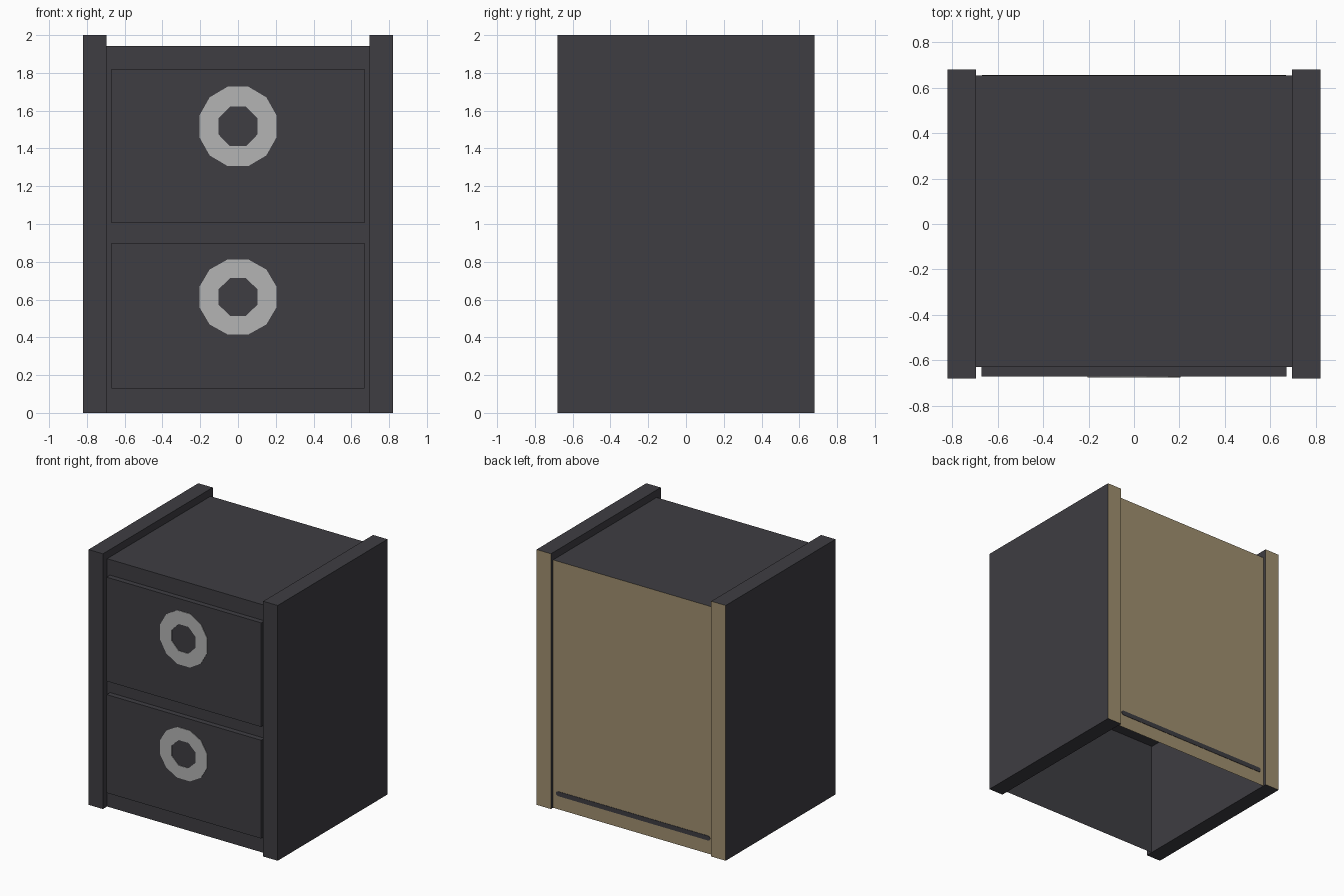
import bpy, bmesh
from math import cos, sin, pi

if "Cube" in bpy.data.objects:
    bpy.data.objects.remove(bpy.data.objects["Cube"], do_unlink=True)


def material(name, rgb):
    colour = [(c / 255 / 12.92) if c < 11 else ((c / 255 + 0.055) / 1.055) ** 2.4 for c in rgb] + [1]
    m = bpy.data.materials.new(name)
    m.use_nodes = True
    m.diffuse_color = colour
    m.node_tree.nodes["Principled BSDF"].inputs["Base Color"].default_value = colour
    return m


dark = material("charcoal paint", (62, 61, 66))
tan = material("bare tan wood", (161, 144, 111))
grey = material("light grey", (180, 180, 180))


def finish(name, bm, *mats):
    me = bpy.data.meshes.new(name)
    bm.to_mesh(me)
    bm.free()
    for m in mats:
        me.materials.append(m)
    ob = bpy.data.objects.new(name, me)
    bpy.context.collection.objects.link(ob)
    return ob


def box(name, x, y, z, tan_back=False, drop=None):
    """Box from (min, max) ranges; optionally a tan rear face and dropped faces."""
    bm = bmesh.new()
    bmesh.ops.create_cube(bm, size=1)
    for v in bm.verts:
        v.co = [r[0] if c < 0 else r[1] for c, r in zip(v.co, (x, y, z))]
    bm.normal_update()
    if drop:
        bmesh.ops.delete(bm, geom=[f for f in bm.faces if drop(f.normal)], context='FACES')
    for f in bm.faces:
        f.material_index = int(tan_back and f.normal.y > 0.9)
    return finish(name, bm, dark, tan)


# Side panels with raw rear edges
W, D, IN = 0.82, 0.68, 0.695
for name, x in (("left_side", (IN, W)), ("right_side", (-W, -IN))):
    box(name, x, (-D, D), (0, 2), tan_back=True)

# Hollow carcass between the sides, open underneath
FRONT, BACK = -0.628, 0.653
box("carcass", (-IN, IN), (FRONT, BACK), (0, 1.942), tan_back=True,
    drop=lambda n: n.z < -0.9 or abs(n.x) > 0.9)
box("middle_shelf", (-IN, IN), (FRONT + 0.005, BACK - 0.005), (0.9, 1.0))


def flat_radius(a, sides):
    """Radius at angle a of a polygon with flats on the axes and unit inradius."""
    step = 2 * pi / sides
    return 1 / cos((a + step / 2) % step - step / 2)


def ring(name, z, rx, rz, y, depth):
    """Thin faceted ring plate facing the front."""
    bm = bmesh.new()
    n = 48
    loops = []
    for sides, scale in ((12, 1), (8, 0.5)):
        for dy in (0, depth):
            pts = []
            for i in range(n):
                a = 2 * pi * i / n
                r = scale * flat_radius(a, sides)
                pts.append(bm.verts.new((rx * r * cos(a), y - dy, z + rz * r * sin(a))))
            loops.append(pts)
    back_out, front_out, back_in, front_in = loops
    for a, b in ((back_out, front_out), (front_out, front_in),
                 (front_in, back_in), (back_in, back_out)):
        for i in range(n):
            j = (i + 1) % n
            bm.faces.new((a[i], a[j], b[j], b[i]))
    bmesh.ops.recalc_face_normals(bm, faces=bm.faces)
    return finish(name, bm, grey)


# Drawer fronts with ring pulls
FACE = -0.67
for level, z0, z1 in (("lower", 0.13, 0.9), ("upper", 1.005, 1.82)):
    box(level + "_drawer", (-0.67, 0.67), (FACE, FRONT), (z0, z1))
    h = z1 - z0
    ring(level + "_pull", z0 + 0.628 * h, 0.205, 0.258 * h, FACE, 0.004)

# Round-ended slot low on the back
bm = bmesh.new()
R, HALF, Z = 0.018, 0.65, 0.122
outline = []
for side in (1, -1):
    for i in range(9):
        a = pi * i / 8 - pi / 2
        outline.append(bm.verts.new((side * (HALF + R * cos(a)), BACK, Z + side * R * sin(a))))
face = bm.faces.new(outline)
ext = bmesh.ops.extrude_face_region(bm, geom=[face])
for v in ext["geom"]:
    if isinstance(v, bmesh.types.BMVert):
        v.co.y += 0.003
bmesh.ops.recalc_face_normals(bm, faces=bm.faces)
finish("back_slot", bm, dark)
